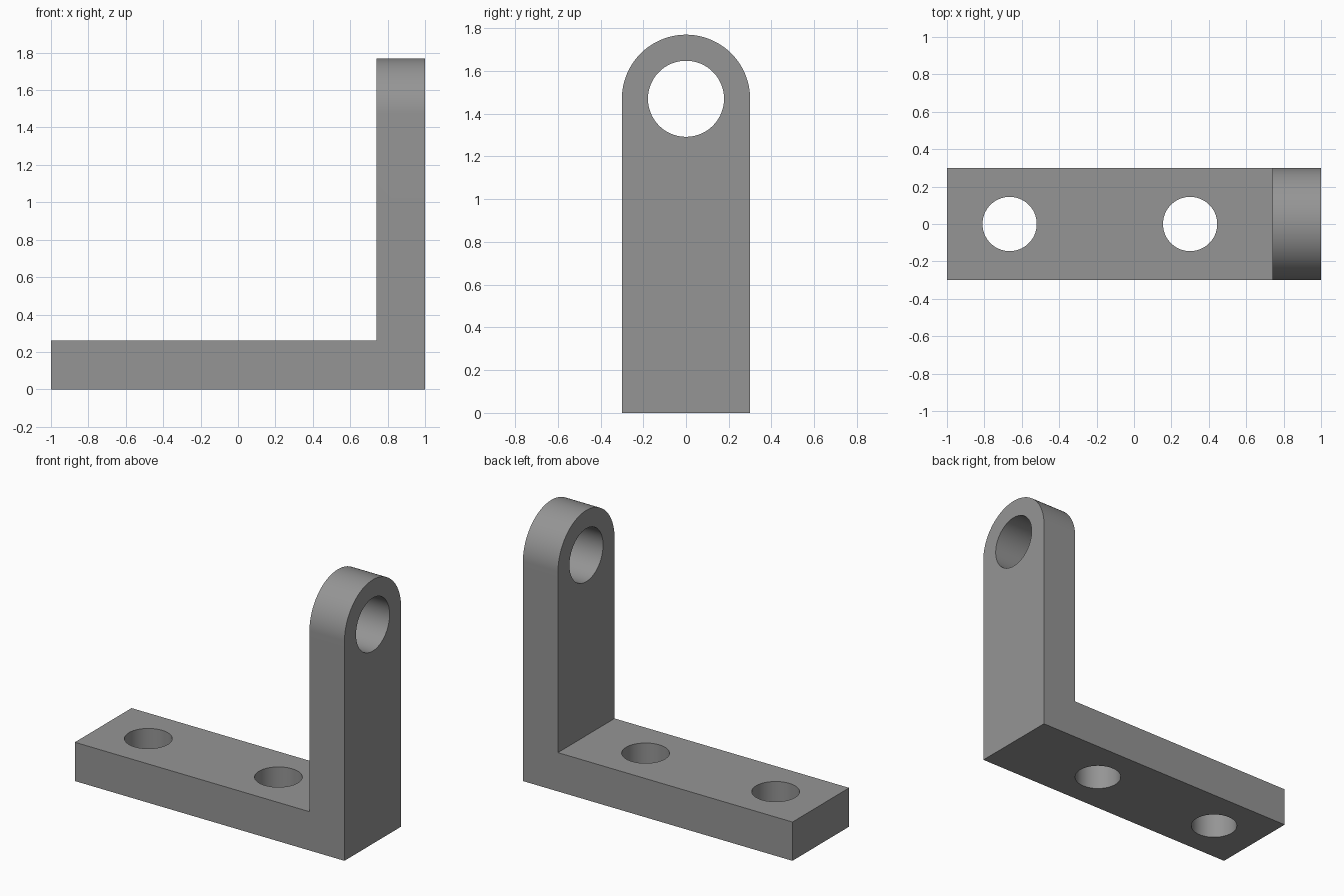
import bpy, bmesh, math
from mathutils import Matrix

if "Cube" in bpy.data.objects:
    bpy.data.objects.remove(bpy.data.objects["Cube"])

HALF_W, ARC_Z = 0.30, 1.47       # half width, height of the rounded end's centre
THICK = 0.26                     # thickness of both legs
INNER_X = 1 - THICK

gray = bpy.data.materials.new("mid gray")
gray.diffuse_color = (0.30, 0.30, 0.30, 1)
gray.use_nodes = True
gray.node_tree.nodes["Principled BSDF"].inputs["Base Color"].default_value = gray.diffuse_color


def make_object(name, bm):
    bmesh.ops.recalc_face_normals(bm, faces=bm.faces)
    mesh = bpy.data.meshes.new(name)
    bm.to_mesh(mesh)
    bm.free()
    obj = bpy.data.objects.new(name, mesh)
    bpy.context.collection.objects.link(obj)
    return obj


def cylinder_cutter(name, radius, depth, matrix):
    bm = bmesh.new()
    bmesh.ops.create_cone(bm, cap_ends=True, segments=96, radius1=radius,
                          radius2=radius, depth=depth, matrix=matrix)
    return make_object(name, bm)


# Round-topped block: arch profile extruded along x
bm = bmesh.new()
arch = [(-HALF_W, 0), (HALF_W, 0)]
arch += [(HALF_W * math.cos(math.pi * i / 64), ARC_Z + HALF_W * math.sin(math.pi * i / 64))
         for i in range(65)]
face = bm.faces.new([bm.verts.new((-1, y, z)) for y, z in arch])
ext = bmesh.ops.extrude_face_region(bm, geom=[face])
bmesh.ops.translate(bm, vec=(2, 0, 0),
                    verts=[v for v in ext["geom"] if isinstance(v, bmesh.types.BMVert)])
bracket = make_object("angle_bracket", bm)
bracket.data.materials.append(gray)

# Space above the base leg
bm = bmesh.new()
bmesh.ops.create_cube(bm, size=1, matrix=Matrix.Translation((INNER_X - 1.5, 0, THICK + 1.5))
                      @ Matrix.Diagonal((3, 2, 3, 1)))
cutters = [make_object("corner_cutter", bm)]

# Two bolt holes through the base, one larger hole through the upright
for x in (-0.665, 0.30):
    cutters.append(cylinder_cutter("bolt_hole_cutter", 0.145, 1, Matrix.Translation((x, 0, 0))))
cutters.append(cylinder_cutter("pivot_hole_cutter", 0.178, 1,
               Matrix.Translation((0.87, 0, ARC_Z)) @ Matrix.Rotation(math.pi / 2, 4, 'Y')))

bpy.context.view_layer.objects.active = bracket
bracket.select_set(True)
for cutter in cutters:
    cutter.data.materials.append(gray)
    mod = bracket.modifiers.new("cut", 'BOOLEAN')
    mod.operation, mod.solver, mod.object = 'DIFFERENCE', 'EXACT', cutter
    bpy.ops.object.modifier_apply(modifier=mod.name)
    bpy.data.objects.remove(cutter)

bpy.ops.object.shade_smooth_by_angle(angle=math.radians(30))
